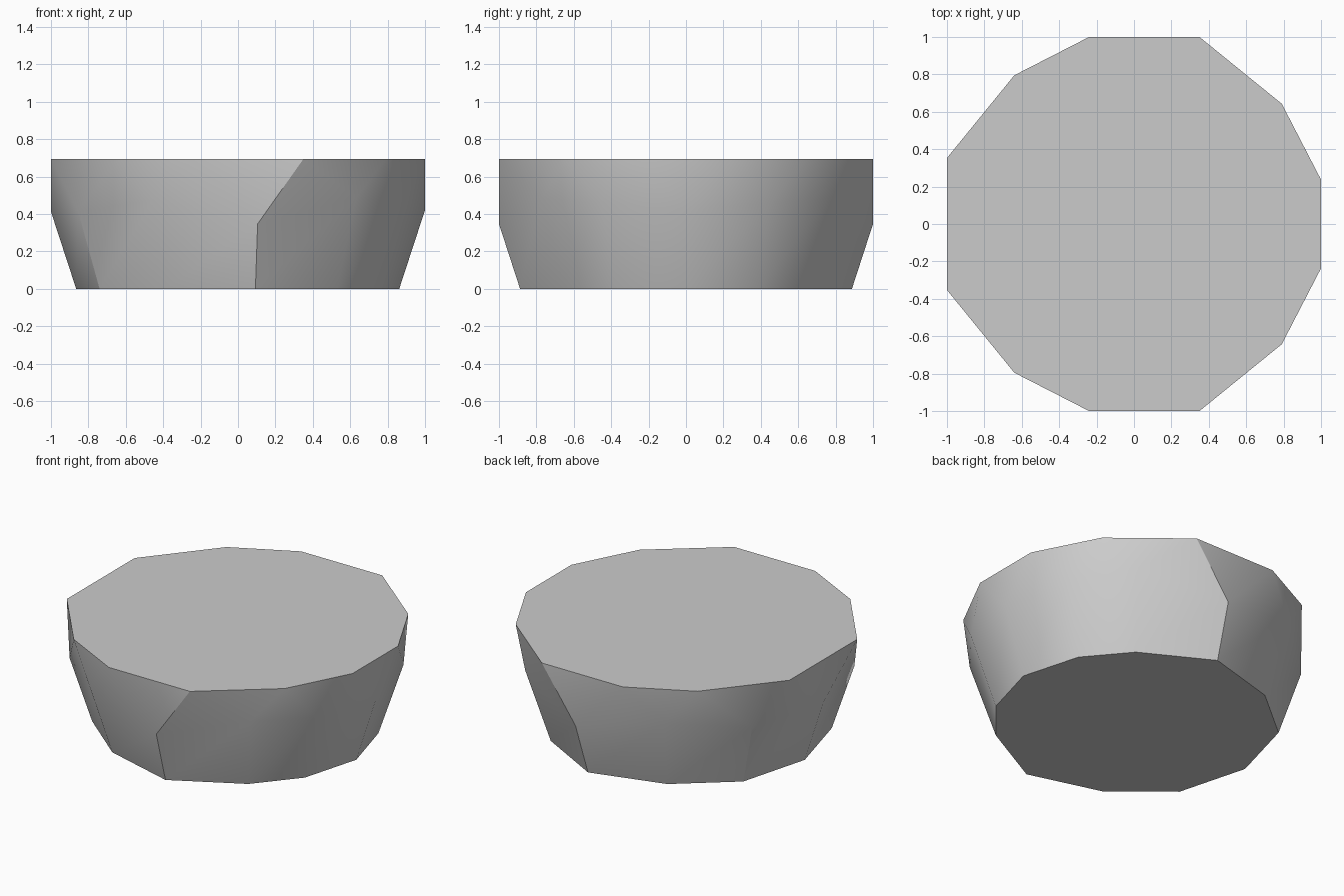
import bpy
import bmesh
import math
from mathutils import Vector

HEIGHT = 0.695
FLARE = 0.327  # outward lean of the lower wall per unit of height

if "Cube" in bpy.data.objects:
    bpy.data.objects.remove(bpy.data.objects["Cube"], do_unlink=True)

# Material
stone = bpy.data.materials.new("stone_grey")
stone.use_nodes = True
colour = (0.6, 0.6, 0.6, 1)
stone.diffuse_color = colour
stone.node_tree.nodes["Principled BSDF"].inputs["Base Color"].default_value = colour

# Half outlines, from +x round to -x; the other half is mirrored
base_half = [(0.862, 0), (0.755, 0.383), (0.53, 0.65), (0.093, 0.887),
             (-0.39, 0.75), (-0.74, 0.46), (-0.865, 0)]
rim_half = [(1, 0.237), (0.79, 0.643), (0.35, 1), (-0.24, 1),
            (-0.64, 0.795), (-1, 0.353)]


def mirrored(points):
    return [Vector((x, -y)) for x, y in reversed(points)]


base = [Vector(p) for p in base_half] + mirrored(base_half[1:-1])
rim = [Vector(p) for p in rim_half] + mirrored(rim_half)
count = len(base)


def shoulder(i):
    """Where the flaring wall meets the upright side below a rim edge."""
    a, b, p = rim[i - 1], rim[i], base[i]
    normal = Vector((b.y - a.y, a.x - b.x))
    q = p * (normal.dot(a) / normal.dot(p))
    return (q.x, q.y, (q - p).length / FLARE)


# Boulder: flat base, flared wall, triangular upright facets, flat top
bm = bmesh.new()
low = [bm.verts.new((p.x, p.y, 0)) for p in base]
mid = [bm.verts.new(shoulder(i)) for i in range(count)]
top = [bm.verts.new((p.x, p.y, HEIGHT)) for p in rim]
for i in range(count):
    j = (i + 1) % count
    bm.faces.new((low[i], low[j], mid[j], mid[i]))
    bm.faces.new((mid[i], mid[j], top[i]))
    bm.faces.new((mid[i], top[i], top[i - 1]))
bm.faces.new(top)
bm.faces.new(list(reversed(low)))
bmesh.ops.recalc_face_normals(bm, faces=bm.faces[:])

mesh = bpy.data.meshes.new("flat_boulder")
bm.to_mesh(mesh)
bm.free()
mesh.materials.append(stone)
boulder = bpy.data.objects.new("flat_boulder", mesh)
bpy.context.collection.objects.link(boulder)

# Soft facets with the strong ridges kept sharp
bpy.context.view_layer.objects.active = boulder
boulder.select_set(True)
bpy.ops.object.shade_smooth_by_angle(angle=math.radians(30))
